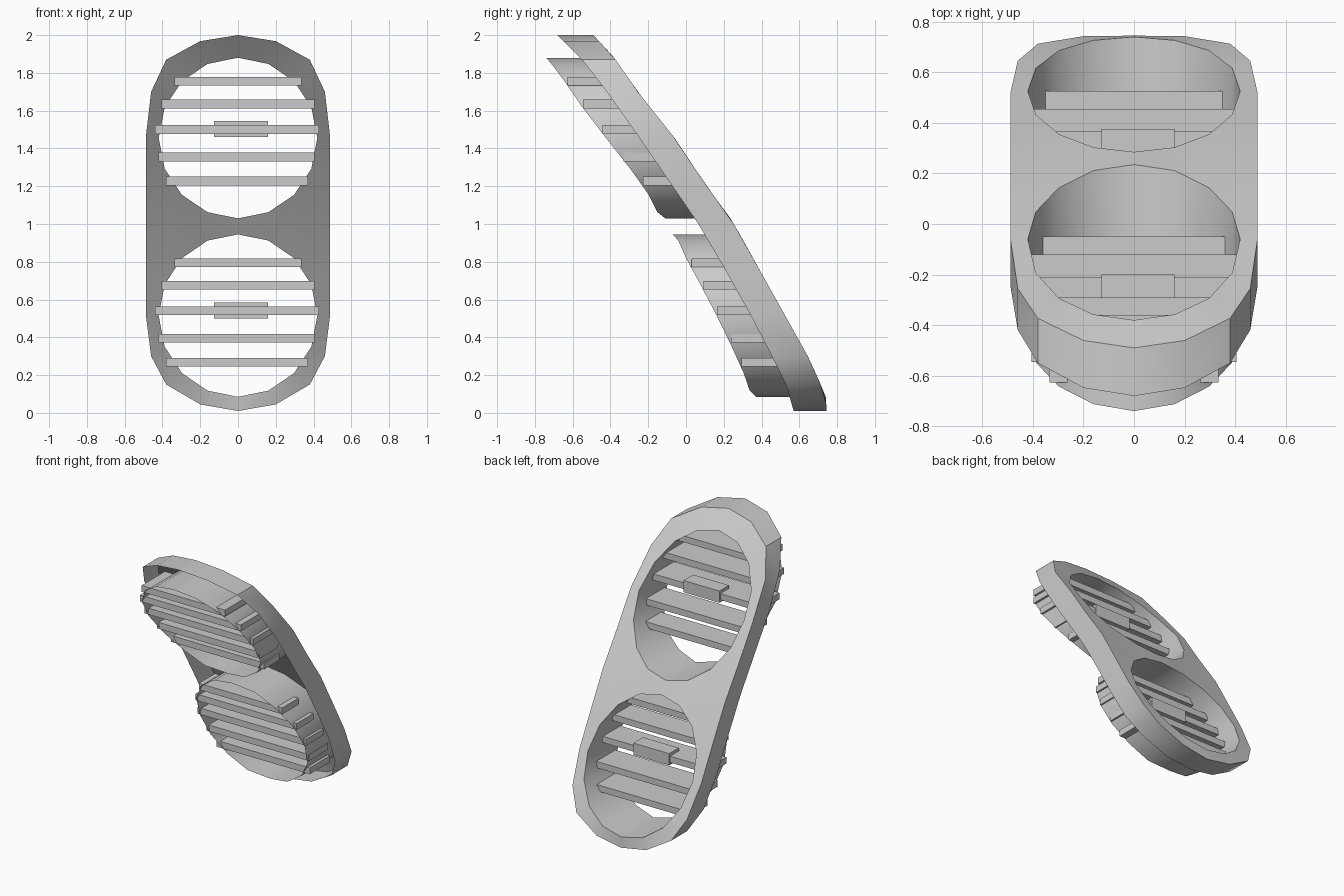
import bpy, bmesh, math

cube = bpy.data.objects.get("Cube")
if cube:
    bpy.data.objects.remove(cube, do_unlink=True)

grey = bpy.data.materials.new("light_grey")
grey.use_nodes = True
colour = (0.6, 0.6, 0.6, 1)
grey.diffuse_color = colour
grey.node_tree.nodes["Principled BSDF"].inputs["Base Color"].default_value = colour

# Side profiles as (z, y): skin at the rear, rim front edge, duct front edges
SKIN = [(0.01, 0.745), (0.085, 0.74), (0.17, 0.705), (0.3, 0.645), (0.515, 0.525),
        (0.945, 0.285), (1.03, 0.235), (1.2, 0.11), (1.455, -0.06), (1.65, -0.22),
        (1.88, -0.38), (2.0, -0.49)]
RIM = [(0.01, 0.57), (0.15, 0.53), (0.45, 0.38), (0.95, 0.1), (1.65, -0.38),
       (1.87, -0.55), (2.0, -0.68)]
UPPER = [(1.03, -0.11), (1.06, -0.15), (1.2, -0.22), (1.36, -0.35), (1.62, -0.55),
         (1.81, -0.68), (1.88, -0.74)]
LOWER = [(0.085, 0.37), (0.11, 0.34), (0.2, 0.31), (0.4, 0.22), (0.58, 0.13),
         (0.82, 0.0), (0.9, -0.03), (0.945, -0.07)]


def depth(profile, z):
    """Depth y on a side profile at height z."""
    z = min(max(z, profile[0][0]), profile[-1][0])
    for (z0, y0), (z1, y1) in zip(profile, profile[1:]):
        if z <= z1:
            return y0 + (y1 - y0) * (z - z0) / (z1 - z0)


def finish(name, bm):
    mesh = bpy.data.meshes.new(name)
    bm.to_mesh(mesh)
    bm.free()
    mesh.materials.append(grey)
    obj = bpy.data.objects.new(name, mesh)
    bpy.context.collection.objects.link(obj)
    return obj


def smooth(obj):
    bpy.ops.object.select_all(action='DESELECT')
    obj.select_set(True)
    bpy.context.view_layer.objects.active = obj
    bpy.ops.object.shade_smooth_by_angle(angle=math.radians(32))


def wall(name, outline, front, outward=True):
    """Thin wall running along y from a front profile to the skin."""
    bm = bmesh.new()
    a = [bm.verts.new((x, depth(front, z), z)) for x, z in outline]
    b = [bm.verts.new((x, depth(SKIN, z), z)) for x, z in outline]
    for i in range(len(outline)):
        j = (i + 1) % len(outline)
        bm.faces.new((a[i], a[j], b[j], b[i]))
    bmesh.ops.recalc_face_normals(bm, faces=bm.faces)
    smooth(finish(name, bm))


def box(name, x0, x1, y0, y1, z0, z1):
    bm = bmesh.new()
    bmesh.ops.create_cube(bm, size=1)
    for v in bm.verts:
        v.co = (x1 if v.co.x > 0 else x0, y1 if v.co.y > 0 else y0,
                z1 if v.co.z > 0 else z0)
    finish(name, bm)


# Outlines seen from the front
half = [(0, 2.0), (0.2, 1.968), (0.38, 1.87), (0.46, 1.7), (0.488, 1.46), (0.488, 1.23),
        (0.488, 1.0), (0.488, 0.75), (0.488, 0.52), (0.46, 0.3), (0.38, 0.15),
        (0.2, 0.045), (0, 0.01)]
stadium = half + [(-x, z) for x, z in half[-2:0:-1]]


def ellipse(cz, rx, rz, n=16):
    return [(rx * math.sin(2 * math.pi * i / n), cz + rz * math.cos(2 * math.pi * i / n))
            for i in range(n)]


upper_hole = ellipse(1.455, 0.42, 0.425)
lower_hole = ellipse(0.515, 0.42, 0.43)

# Curved skin with two openings
bm = bmesh.new()
for loop in (stadium, upper_hole, lower_hole):
    vs = [bm.verts.new((x, 0, z)) for x, z in loop]
    for i in range(len(vs)):
        bm.edges.new((vs[i - 1], vs[i]))
bmesh.ops.triangle_fill(bm, edges=bm.edges[:], use_beauty=True, normal=(0, 1, 0))
for f in bm.faces:
    f.normal_update()
    if f.normal.y < 0:
        f.normal_flip()
for v in bm.verts:
    v.co.y = depth(SKIN, v.co.z)
smooth(finish("face_plate", bm))

# Outer rim and the two ducts
wall("outer_rim", stadium, RIM)
wall("upper_duct", upper_hole, UPPER)
wall("lower_duct", lower_hole, LOWER)

# Slats: height, left and right ends, rear edge
SLATS = [(1.755, -0.335, 0.335, -0.36), (1.635, -0.405, 0.405, -0.29),
         (1.5, -0.44, 0.43, -0.21), (1.355, -0.42, 0.405, -0.12),
         (1.228, -0.38, 0.37, -0.05)]
for label, front, dy, dz in (("upper", UPPER, 0, 0), ("lower", LOWER, 0.575, -0.96)):
    for i, (z, x0, x1, back) in enumerate(SLATS):
        z += dz
        box(f"{label}_slat_{i + 1}", x0, x1, depth(front, z) + 0.015, back + dy,
            z - 0.023, z + 0.023)
    # Adjusting knob on the middle slat
    box(f"{label}_knob", -0.128, 0.16, -0.31 + dy, -0.2 + dy, 1.46 + dz, 1.545 + dz)
